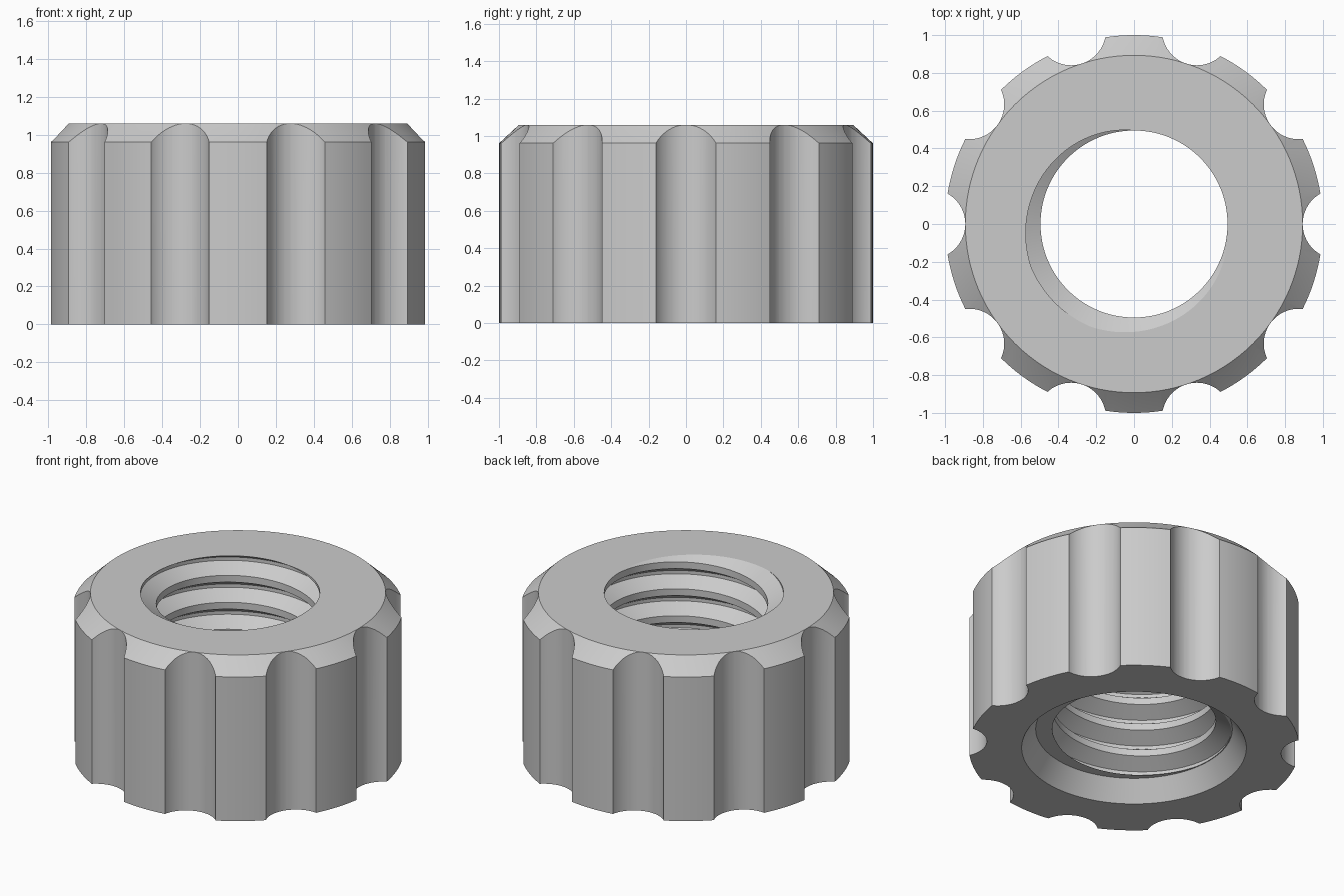
import bpy, bmesh
from math import pi, tau, cos, sin, radians
from mathutils import Matrix

old = bpy.data.objects.get("Cube")
if old:
    bpy.data.objects.remove(old, do_unlink=True)

HEIGHT, NOTCHES = 1.06, 10
MINOR, MAJOR, PITCH = 0.495, 0.59, 0.18
ROOT_ANGLE = radians(225)          # where the thread root meets the top face


def make_object(name, bm):
    bmesh.ops.recalc_face_normals(bm, faces=bm.faces[:])
    mesh = bpy.data.meshes.new(name)
    bm.to_mesh(mesh)
    bm.free()
    obj = bpy.data.objects.new(name, mesh)
    bpy.context.collection.objects.link(obj)
    return obj


def lathe(name, profile, steps):
    """Spin a closed (radius, height) profile about z."""
    bm = bmesh.new()
    rings = [[bm.verts.new((r * cos(tau * i / steps), r * sin(tau * i / steps), z))
              for r, z in profile] for i in range(steps)]
    n = len(profile)
    for i in range(steps):
        a, b = rings[i], rings[(i + 1) % steps]
        for j in range(n):
            k = (j + 1) % n
            bm.faces.new((a[j], b[j], b[k], a[k]))
    return make_object(name, bm)


def notch_cutters():
    """Ring of upright cylinders for the grip scallops."""
    bm = bmesh.new()
    for i in range(NOTCHES):
        place = Matrix.Rotation(tau * i / NOTCHES, 4, 'Z') @ Matrix.Translation((1.078, 0, HEIGHT / 2))
        bmesh.ops.create_cone(bm, cap_ends=True, segments=64, radius1=0.185,
                              radius2=0.185, depth=2, matrix=place)
    return make_object("notch_cutter", bm)


def thread_cutter(steps=144, low=-0.2, high=1.3):
    """Threaded rod: helical rows of root and crest edges, trimmed at both ends."""
    bm = bmesh.new()
    columns = []
    for i in range(steps + 1):
        angle = tau * i / steps
        start = HEIGHT + PITCH * (angle - ROOT_ANGLE) / tau
        column = []
        for turn in range(-9, 5):
            for part in (-3 / 8, -1 / 16, 1 / 16, 3 / 8):
                z = min(max(start + PITCH * (turn + part), low), high)
                d = abs(((z - start) / PITCH + 0.5) % 1 - 0.5)
                t = min(max((d - 1 / 16) / (5 / 16), 0), 1)
                r = MAJOR + (MINOR - MAJOR) * t
                column.append(bm.verts.new((r * cos(angle), r * sin(angle), z)))
        columns.append(column)
    for a, b in zip(columns, columns[1:]):
        for j in range(len(a) - 1):
            bm.faces.new((a[j], b[j], b[j + 1], a[j + 1]))
    bmesh.ops.remove_doubles(bm, verts=bm.verts[:], dist=1e-5)
    bmesh.ops.holes_fill(bm, edges=[e for e in bm.edges if e.is_boundary], sides=0)
    return make_object("thread_cutter", bm)


def cut(obj, cutter):
    cutter.hide_render = True
    mod = obj.modifiers.new("cut", 'BOOLEAN')
    mod.operation, mod.solver, mod.object = 'DIFFERENCE', 'EXACT', cutter
    bpy.ops.object.modifier_apply(modifier=mod.name)
    bpy.data.objects.remove(cutter, do_unlink=True)


# Nut body: chamfered top rim, countersunk underside, narrow pilot hole
nut = lathe("threaded_nut", [
    (0.4, HEIGHT), (0.893, HEIGHT), (0.99, 0.97), (1, 0.962), (1, 0),
    (0.68, 0), (0.595, 0.13), (0.4, 0.13)], 160)
bpy.ops.object.select_all(action='DESELECT')
nut.select_set(True)
bpy.context.view_layer.objects.active = nut

# Grip scallops and internal thread
cut(nut, notch_cutters())
cut(nut, thread_cutter())

# Single grey finish
grey = bpy.data.materials.new("plain_grey")
grey.use_nodes = True
colour = (0.6, 0.6, 0.6, 1)
grey.diffuse_color = colour
grey.node_tree.nodes["Principled BSDF"].inputs["Base Color"].default_value = colour
nut.data.materials.clear()
nut.data.materials.append(grey)
for face in nut.data.polygons:
    face.material_index = 0
bpy.ops.object.shade_smooth_by_angle(angle=radians(25))
